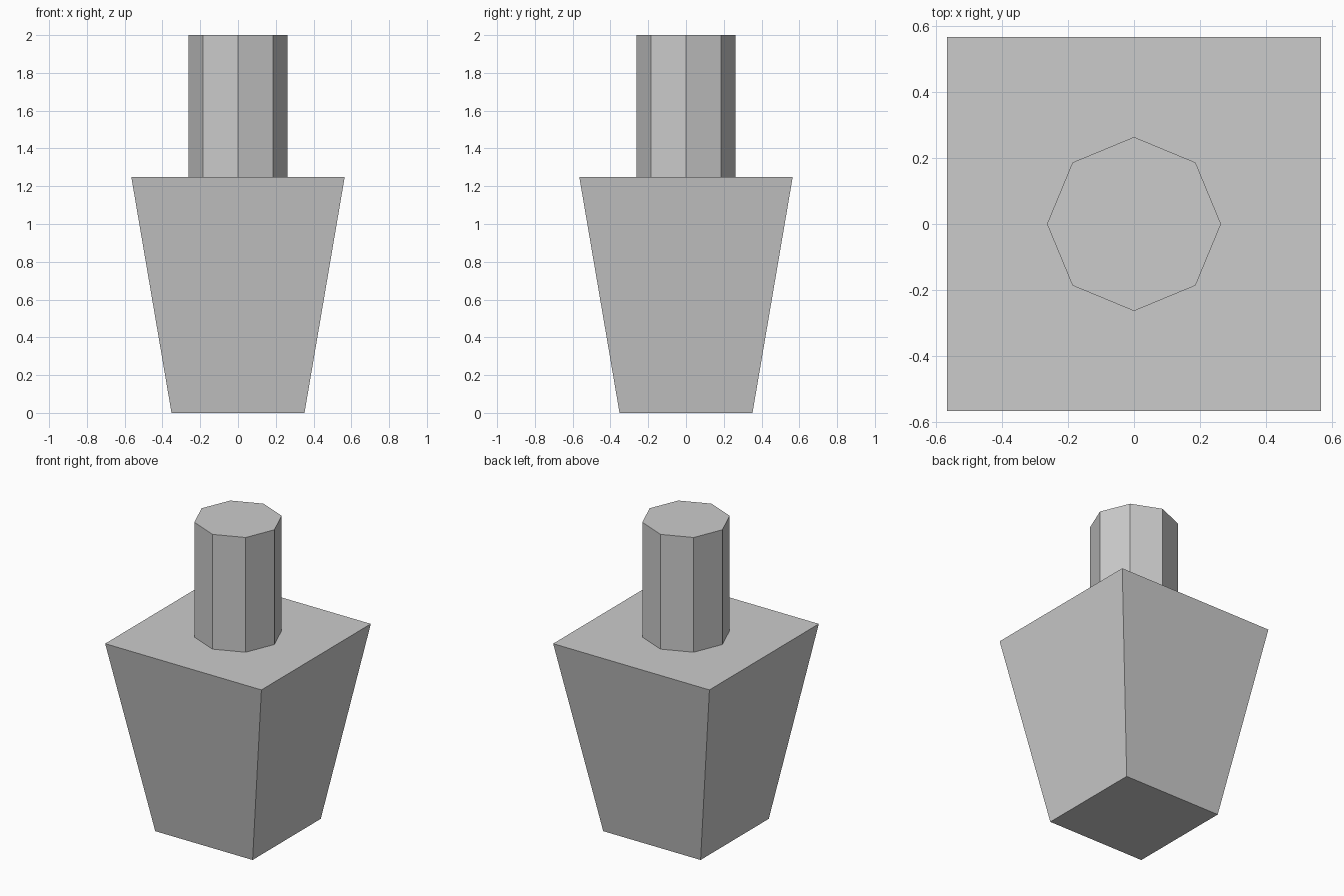
import bpy
import math

cube = bpy.data.objects.get("Cube")
if cube:
    bpy.data.objects.remove(cube, do_unlink=True)

# Single plain grey
grey = bpy.data.materials.new("plain_grey")
grey.use_nodes = True
colour = (0.6, 0.6, 0.6, 1)
grey.diffuse_color = colour
grey.node_tree.nodes["Principled BSDF"].inputs["Base Color"].default_value = colour


def prism(name, sides, r_bottom, r_top, z_bottom, z_top, turn):
    """Flat-sided tapered prism standing between two heights."""
    bpy.ops.mesh.primitive_cone_add(
        vertices=sides, radius1=r_bottom, radius2=r_top, depth=z_top - z_bottom,
        location=(0, 0, (z_bottom + z_top) / 2), rotation=(0, 0, turn))
    obj = bpy.context.object
    bpy.ops.object.transform_apply(location=False, rotation=True, scale=False)
    obj.name = name
    obj.data.materials.append(grey)
    return obj


BODY_TOP = 1.25
diagonal = math.sqrt(2)

# Square body, wider at the top
prism("tapered_body", 4, 0.352 * diagonal, 0.565 * diagonal, 0, BODY_TOP, math.pi / 4)
# Eight-sided neck with corners on the axes
prism("octagonal_neck", 8, 0.263, 0.263, BODY_TOP, 2, 0)
